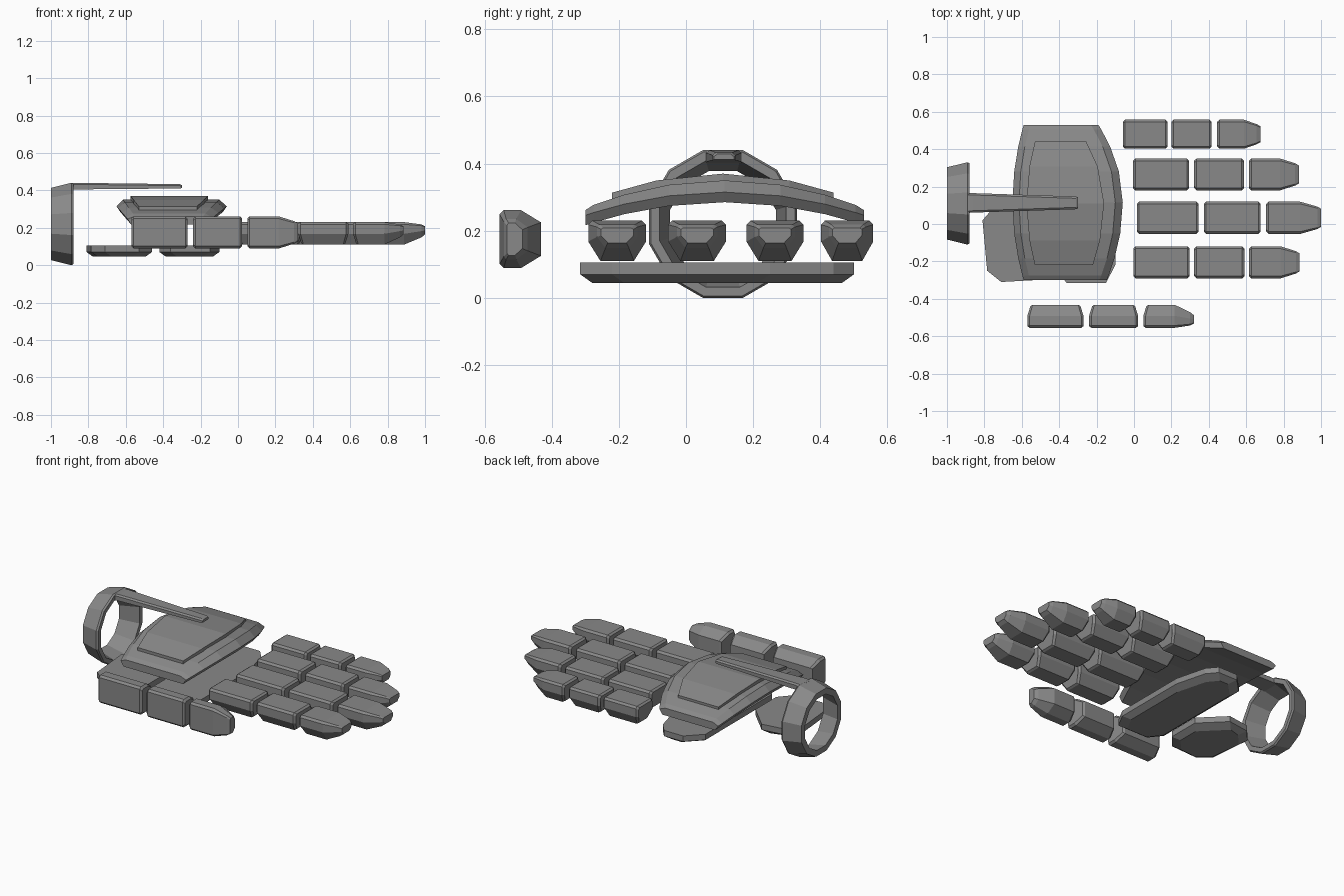
import bpy, bmesh, math
from mathutils import Vector

if "Cube" in bpy.data.objects:
    bpy.data.objects.remove(bpy.data.objects["Cube"])

gray = bpy.data.materials.new("armor_gray")
gray.diffuse_color = (0.25, 0.25, 0.25, 1)
gray.use_nodes = True
gray.node_tree.nodes["Principled BSDF"].inputs["Base Color"].default_value = gray.diffuse_color


def loft(name, sections, closed=False):
    """Skin a row of equal-length closed sections; cap the ends unless the row is closed."""
    bm = bmesh.new()
    rings = [[bm.verts.new(p) for p in s] for s in sections]
    n = len(rings[0])
    pairs = list(zip(rings, rings[1:]))
    if closed:
        pairs.append((rings[-1], rings[0]))
    else:
        bm.faces.new(rings[0])
        bm.faces.new(rings[-1])
    for a, b in pairs:
        for i in range(n):
            j = (i + 1) % n
            bm.faces.new((a[i], a[j], b[j], b[i]))
    bmesh.ops.recalc_face_normals(bm, faces=bm.faces)
    me = bpy.data.meshes.new(name)
    bm.to_mesh(me)
    bm.free()
    me.materials.append(gray)
    ob = bpy.data.objects.new(name, me)
    bpy.context.collection.objects.link(ob)
    return ob


# Cross-section of a finger plate: (half width share, height share), flat on top, keeled below
HALF = [(0.43, 1.0), (0.5, 0.9), (0.5, 0.48), (0.29, 0.0)]
PROFILE = HALF + [(-w, h) for w, h in reversed(HALF)]


def segment(name, x0, x1, width, height, place, tip=False):
    """One finger plate along x; place maps (x, side, up) into the scene."""
    length = x1 - x0

    # x, width scale, bottom, top, how far the keel is pulled in
    stations = [(x0, 0.86, 0.06, 0.93, 0.016), (x0 + 0.012, 1, 0, 1, 0.016)]
    if tip:
        stations += [(x0 + length * 0.62, 1, 0, 1, 0),
                     (x1 - 0.02, 0.7, 0.32, 0.9, 0),
                     (x1, 0.56, 0.45, 0.82, 0)]
    else:
        stations += [(x1 - 0.012, 1, 0, 1, -0.016), (x1, 0.86, 0.06, 0.93, -0.016)]
    secs = []
    for x, ws, lo, hi, pull in stations:
        secs.append([place(x + (pull if h == 0 else 0), w * width * ws,
                           height * (lo + (hi - lo) * h)) for w, h in PROFILE])
    return loft(name, secs)


# Four fingers, three plates each: name, centre y, width, x spans
fingers = [
    ("little_finger", 0.48, 0.155, [(-0.06, 0.18), (0.20, 0.415), (0.445, 0.675)]),
    ("ring_finger", 0.265, 0.17, [(-0.005, 0.295), (0.322, 0.588), (0.615, 0.882)]),
    ("middle_finger", 0.033, 0.172, [(0.015, 0.345), (0.373, 0.677), (0.707, 1.0)]),
    ("index_finger", -0.205, 0.172, [(-0.003, 0.298), (0.322, 0.59), (0.615, 0.885)]),
]
for name, yc, width, spans in fingers:
    for i, (a, b) in enumerate(spans):
        segment(f"{name}_plate_{i + 1}", a, b, width, 0.12,
                lambda x, s, u, yc=yc: Vector((x, yc + s, 0.11 + u)), tip=(i == 2))

# Thumb: same plates turned outward to face the front
for i, (a, b) in enumerate([(-0.57, -0.27), (-0.24, 0.022), (0.05, 0.32)]):
    segment(f"thumb_plate_{i + 1}", a, b, 0.172, 0.123,
            lambda x, s, u: Vector((x, -0.432 - u, 0.175 + s)), tip=(i == 2))

# Arched plate over the back of the hand, lofted across the hand
YC = 0.115
secs = []
for t in (-1, -0.94, -0.72, -0.4, 0, 0.4, 0.72, 0.94, 1):
    d = 0.415 * t
    zb = 0.285 - 0.4 * d * d
    zt = zb + 0.045 if abs(t) == 1 else 0.35 - 0.48 * d * d
    xl = -0.65 + 0.06 * t * t
    xr = -0.06 - (0.13 if t > 0 else 0.085) * t * t
    secs.append([(xl + 0.02, YC + d, zb), (xl, YC + d, zb + 0.03),
                 (xl + 0.035, YC + d, zt), (xr - 0.04, YC + d, zt),
                 (xr, YC + d, zb + 0.03), (xr - 0.02, YC + d, zb)])
loft("hand_back_plate", secs)

# Raised panel on the back plate
secs = []
for t in (-1, -0.6, 0, 0.6, 1):
    d = 0.33 * t
    y = 0.11 + d
    z = 0.37 - 0.52 * d * d
    xl = -0.575 + 0.045 * t * t
    xr = -0.16 - (0.095 if t > 0 else 0.06) * t * t
    secs.append([(xl, y, z - 0.04), (xl, y, z), (xr, y, z), (xr, y, z - 0.04)])
loft("hand_back_panel", secs)


def pad(name, outline):
    """Flat palm pad, narrowing toward its lower face."""
    c = sum((Vector(p) for p in outline), Vector((0, 0))) / len(outline)

    def layer(z, inset):
        out = []
        for p in outline:
            v = Vector(p) - c
            q = c + Vector((v.x - math.copysign(min(inset, abs(v.x)), v.x),
                            v.y - math.copysign(min(inset, abs(v.y)), v.y)))
            out.append((q.x, q.y, z))
        return out
    return loft(name, [layer(0.105, 0), layer(0.07, 0), layer(0.045, 0.035)])


# Palm pads: one across the knuckles, one at the heel of the thumb
pad("palm_pad", [(-0.15, -0.315), (-0.1, -0.22), (-0.1, 0.25), (-0.15, 0.44),
                 (-0.2, 0.5), (-0.33, 0.5), (-0.42, 0.41), (-0.42, -0.24), (-0.36, -0.315)])
pad("thumb_heel_pad", [(-0.81, 0.02), (-0.785, -0.25), (-0.71, -0.31), (-0.53, -0.3),
                       (-0.46, -0.22), (-0.46, -0.02), (-0.6, 0.12), (-0.74, 0.1)])

# Twelve-sided wrist cuff, flaring toward the hand
secs = []
for k in range(12):
    a = math.radians(15 + 30 * k)
    cy, cz = math.cos(a), math.sin(a)
    secs.append([(x, 0.11 + r * cy, 0.22 + r * cz) for x, r in
                 ((-1.0, 0.2), (-0.89, 0.228), (-0.88, 0.222), (-0.88, 0.195), (-1.0, 0.163))])
loft("wrist_cuff", secs, closed=True)

# Tapered bar reaching from the cuff over the hand
secs = []
for x, hw, lo, hi in ((-0.9, 0.054, 0.402, 0.438), (-0.86, 0.052, 0.405, 0.44),
                      (-0.31, 0.034, 0.41, 0.433), (-0.3, 0.03, 0.412, 0.428)):
    y = 0.113
    secs.append([(x, y - hw, lo), (x, y - hw, hi - 0.008), (x, y - hw + 0.01, hi),
                 (x, y + hw - 0.01, hi), (x, y + hw, hi - 0.008), (x, y + hw, lo)])
loft("wrist_bar", secs)
